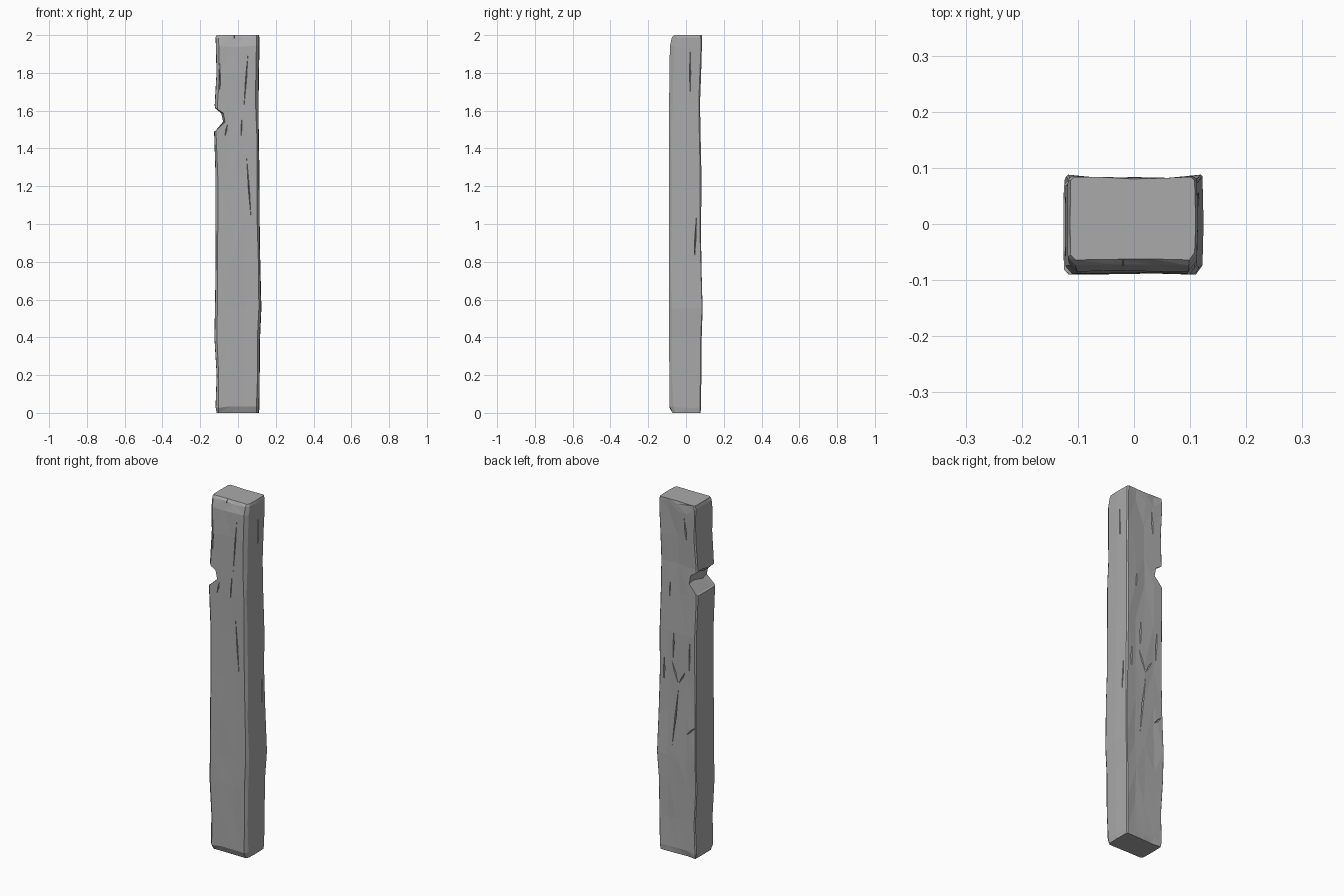
import bpy, bmesh, random
from mathutils import Vector

random.seed(4)
cube = bpy.data.objects.get("Cube")
if cube:
    bpy.data.objects.remove(cube)

grey = bpy.data.materials.new("weathered_grey")
grey.use_nodes = True
grey.diffuse_color = (0.4, 0.4, 0.4, 1)
grey.node_tree.nodes["Principled BSDF"].inputs["Base Color"].default_value = (0.4, 0.4, 0.4, 1)


def make_object(name, bm):
    bmesh.ops.recalc_face_normals(bm, faces=bm.faces)
    mesh = bpy.data.meshes.new(name)
    bm.to_mesh(mesh)
    bm.free()
    mesh.materials.append(grey)
    obj = bpy.data.objects.new(name, mesh)
    bpy.context.collection.objects.link(obj)
    return obj


# Beam outline by height: z, left edge, right edge, front, back
ROWS = [(0, -.112, .108, -.072, .076), (.03, -.118, .112, -.087, .08),
        (.2, -.112, .113, -.088, .081), (.4, -.124, .115, -.09, .083),
        (.55, -.121, .122, -.09, .088), (.8, -.117, .116, -.09, .081),
        (1.0, -.118, .113, -.089, .08), (1.25, -.118, .112, -.089, .082),
        (1.48, -.125, .108, -.09, .077), (1.64, -.122, .107, -.089, .074),
        (1.8, -.113, .109, -.088, .08), (1.94, -.116, .112, -.085, .084),
        (1.985, -.118, .112, -.074, .085), (2, -.113, .108, -.064, .084)]


def ring(bm, z, x0, x1, y0, y1):
    c = random.uniform(.008, .016)
    b = random.uniform(.003, .007)
    end = z in (0, 2)
    pts = [(x0 + c, y0)]
    pts += [(x0 + (x1 - x0) * t, y0 + random.uniform(0, .003)) for t in (.35, .65)]
    pts += [(x1 - c, y0), (x1, y0 + c * 1.4), (x1 + .002, 0), (x1, y1 - b), (x1 - b, y1)]
    pts += [(x0 + (x1 - x0) * t, y1 - random.uniform(0, .006)) for t in (.75, .5, .25)]
    pts += [(x0 + b, y1), (x0, y1 - b), (x0 - .001, 0), (x0, y0 + c)]
    return [bm.verts.new((x, y, z if end else z + random.uniform(-.006, .006))) for x, y in pts]


bm = bmesh.new()
rings = [ring(bm, *row) for row in ROWS]
for low, high in zip(rings, rings[1:]):
    for i in range(len(low)):
        j = (i + 1) % len(low)
        bm.faces.new((low[i], low[j], high[j], high[i]))
bm.faces.new(rings[0])
bm.faces.new(rings[-1])
bmesh.ops.triangulate(bm, faces=[f for f in bm.faces if len(f.verts) == 4])
beam = make_object("wooden_beam", bm)


def carve(name, bm):
    cutter = make_object(name, bm)
    cutter.hide_render = True
    mod = beam.modifiers.new(name, 'BOOLEAN')
    mod.operation = 'DIFFERENCE'
    mod.solver = 'EXACT'
    mod.object = cutter
    bpy.context.view_layer.objects.active = beam
    bpy.ops.object.modifier_apply(modifier=name)
    bpy.data.objects.remove(cutter)


# Broken notch in the side edge, with an irregular floor
bm = bmesh.new()
sections = []
for y, depth, mid, top in ((-.13, -.06, 1.55, 1.64), (-.04, -.078, 1.545, 1.63),
                           (.03, -.07, 1.56, 1.645), (.13, -.074, 1.55, 1.63)):
    profile = [(-.16, top + .05), (-.118, top - .02), (depth - .01, mid + .04),
               (depth, mid - .008), (-.118, 1.495), (-.16, 1.47)]
    sections.append([bm.verts.new((x, y, z)) for x, z in profile])
for a, b in zip(sections, sections[1:]):
    for i in range(len(a)):
        j = (i + 1) % len(a)
        bm.faces.new((a[i], a[j], b[j], b[i]))
bm.faces.new(sections[0])
bm.faces.new(sections[-1])
carve("notch_cutter", bm)


# A crack is a slender wedge sunk into one face of the beam
def crack(side, start, end, width=.0035, depth=.012):
    def place(u, z, lift):
        return {"front": (u, -.089 - lift, z), "back": (u, .081 + lift, z),
                "right": (.112 + lift, u, z)}[side]
    bm = bmesh.new()
    a, b = Vector(start), Vector(end)
    mid = (a + b) / 2
    across = (b - a).orthogonal().normalized() * width
    outline = [a, mid + across, b, mid - across]
    outer = [bm.verts.new(place(p.x, p.y, .02)) for p in outline]
    inner = [bm.verts.new(place(p.x, p.y, -.002)) for p in outline]
    tip = bm.verts.new(place(mid.x, mid.y, -depth))
    bm.faces.new(outer)
    for i in range(4):
        j = (i + 1) % 4
        bm.faces.new((outer[i], outer[j], inner[j], inner[i]))
        bm.faces.new((inner[i], inner[j], tip))
    carve("crack_cutter", bm)


for start, end in (((.055, 1.93), (.03, 1.6)), ((.022, 1.57), (.015, 1.45)),
                   ((.045, 1.36), (.07, 1.02)), ((-.098, 1.88), (-.095, 1.68)),
                   ((-.055, 1.53), (-.07, 1.46))):
    crack("front", start, end)
for start, end in (((-.045, 1.92), (-.06, 1.76)), ((.045, 1.55), (.05, 1.42)),
                   ((.02, 1.27), (.025, 1.1)), ((.08, 1.1), (.083, .95)),
                   ((.035, 1.09), (-.008, .965)), ((-.05, 1.04), (-.012, .97)),
                   ((-.01, .95), (.03, .6)), ((-.08, 1.22), (-.075, 1.05)),
                   ((-.11, .74), (-.06, .69))):
    crack("back", start, end, .0045)
crack("right", (.022, 1.93), (.022, 1.67))
crack("right", (.055, 1.04), (.045, .82))

# Chipped V at the top front edge
bm = bmesh.new()
rim = [bm.verts.new(p) for p in ((-.038, -.12, 2.03), (.006, -.12, 2.03), (-.018, -.12, 1.89))]
tip = bm.verts.new((-.02, -.045, 2.03))
bm.faces.new(rim)
for i in range(3):
    bm.faces.new((rim[i], rim[(i + 1) % 3], tip))
carve("chip_cutter", bm)
